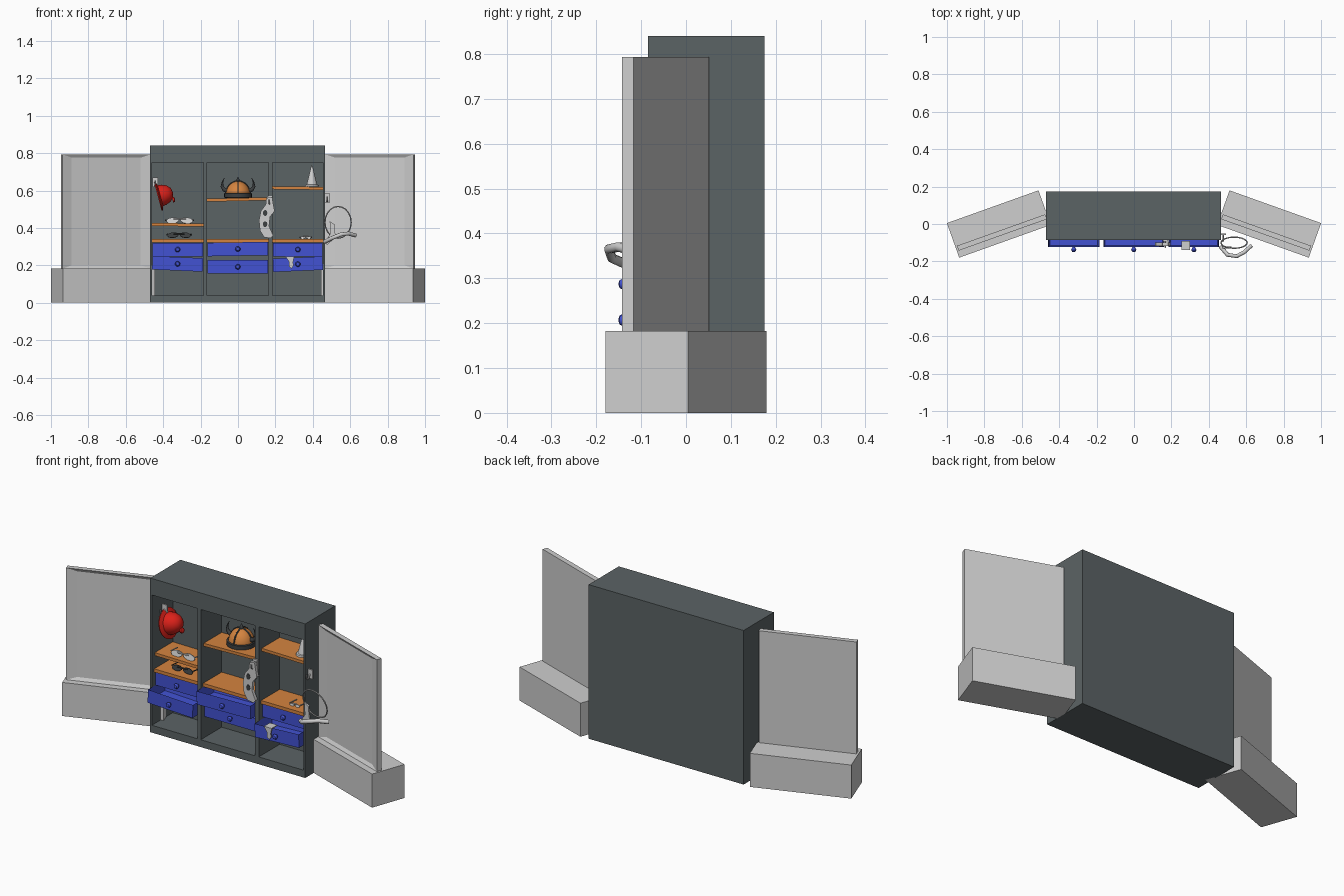
import bpy, bmesh
from math import radians, cos, sin, pi
from mathutils import Vector, Matrix

cube = bpy.data.objects.get("Cube")
if cube:
    bpy.data.objects.remove(cube)


def material(name, *rgb):
    m = bpy.data.materials.new(name)
    m.use_nodes = True
    m.diffuse_color = (*rgb, 1)
    m.node_tree.nodes["Principled BSDF"].inputs["Base Color"].default_value = (*rgb, 1)
    return m


PALE = material("pale grey", 0.62, 0.62, 0.62)
CHARCOAL = material("charcoal", 0.105, 0.125, 0.13)
WOOD = material("orange wood", 0.66, 0.23, 0.05)
BLUE = material("drawer blue", 0.055, 0.085, 0.65)
RED = material("red", 0.72, 0.015, 0.01)
DARK = material("dark metal", 0.045, 0.05, 0.052)


def finish(name, bm, mat, loc=(0, 0, 0), rot=(0, 0, 0), smooth=False):
    bmesh.ops.recalc_face_normals(bm, faces=bm.faces)
    me = bpy.data.meshes.new(name)
    bm.to_mesh(me)
    bm.free()
    me.materials.append(mat)
    ob = bpy.data.objects.new(name, me)
    bpy.context.collection.objects.link(ob)
    ob.location = loc
    ob.rotation_euler = [radians(a) for a in rot]
    if smooth:
        bpy.ops.object.select_all(action='DESELECT')
        ob.select_set(True)
        bpy.context.view_layer.objects.active = ob
        bpy.ops.object.shade_smooth_by_angle(angle=radians(40))
    return ob


def box(name, xs, ys, zs, mat, tilt=0, hollow=None):
    """Box from ranges; hollow = (face direction, border, depth)."""
    bm = bmesh.new()
    bmesh.ops.create_cube(bm, size=1)
    size = [r[1] - r[0] for r in (xs, ys, zs)]
    bmesh.ops.scale(bm, vec=size, verts=bm.verts)
    if hollow:
        bm.normal_update()
        f = [f for f in bm.faces if f.normal.dot(Vector(hollow[0])) > 0.9]
        bmesh.ops.inset_region(bm, faces=f, thickness=hollow[1])
        bmesh.ops.translate(bm, verts=f[0].verts, vec=Vector(hollow[0]) * -hollow[2])
    return finish(name, bm, mat, [sum(r) / 2 for r in (xs, ys, zs)], (0, tilt, 0))


def lathe(name, profile, mat, loc, rot=(0, 0, 0), steps=24):
    bm = bmesh.new()
    vs = [bm.verts.new((r, 0, z)) for r, z in profile]
    es = [bm.edges.new(p) for p in zip(vs, vs[1:])]
    bmesh.ops.spin(bm, geom=vs + es, axis=(0, 0, 1), cent=(0, 0, 0),
                   angle=2 * pi, steps=steps)
    bmesh.ops.remove_doubles(bm, verts=bm.verts, dist=0.0001)
    return finish(name, bm, mat, loc, rot, True)


def plate(name, outline, mat, loc, rot=(0, 0, 0), thick=0.006):
    """Upright plate facing the front from an x-z outline."""
    bm = bmesh.new()
    f = bm.faces.new([bm.verts.new((x, 0, z)) for x, z in outline])
    new = bmesh.ops.extrude_face_region(bm, geom=[f])["geom"]
    bmesh.ops.translate(bm, vec=(0, thick, 0),
                        verts=[v for v in new if isinstance(v, bmesh.types.BMVert)])
    return finish(name, bm, mat, loc, rot)


def tube(name, pts, mat, radius, taper=False, cyclic=False):
    cu = bpy.data.curves.new(name, 'CURVE')
    cu.dimensions = '3D'
    cu.bevel_depth, cu.bevel_resolution, cu.use_fill_caps = radius, 2, True
    sp = cu.splines.new('POLY')
    sp.points.add(len(pts) - 1)
    sp.use_cyclic_u = cyclic
    for i, p in enumerate(pts):
        sp.points[i].co = (*p, 1)
        sp.points[i].radius = 1 - 0.93 * i / (len(pts) - 1) if taper else 1
    cu.materials.append(mat)
    ob = bpy.data.objects.new(name, cu)
    bpy.context.collection.objects.link(ob)
    bpy.ops.object.select_all(action='DESELECT')
    ob.select_set(True)
    bpy.context.view_layer.objects.active = ob
    bpy.ops.object.convert(target='MESH')


def ellipse(a, b, n=20):
    return [(a * cos(2 * pi * i / n), b * sin(2 * pi * i / n)) for i in range(n)]


# Cabinet carcass with three bays
FRONT, BACK, REAR = -0.085, 0.095, 0.175
BAYS = {"right": (-0.46, -0.185), "middle": (-0.165, 0.163), "left": (0.185, 0.455)}
box("cabinet_back", (-0.47, 0.465), (BACK, REAR), (0, 0.84), CHARCOAL)
box("cabinet_top", (-0.47, 0.465), (FRONT, BACK), (0.75, 0.84), CHARCOAL)
box("cabinet_floor", (-0.47, 0.465), (FRONT, BACK), (0, 0.04), CHARCOAL)
for name, xs in (("right_side", (-0.47, -0.46)), ("right_divider", (-0.185, -0.165)),
                 ("left_divider", (0.163, 0.185)), ("left_side", (0.455, 0.465))):
    box("cabinet_" + name, xs, (FRONT, BACK), (0.04, 0.75), CHARCOAL)

# Angled side benches with framed backing panels
for side, s in (("left", 1), ("right", -1)):
    turn = Matrix.Translation((s * 0.7225, 0, 0)) @ Matrix.Rotation(radians(-19.65 * s), 4, 'Z')
    bench = box(side + "_bench", (-0.26, 0.26), (-0.098, 0.098), (0, 0.183), PALE)
    panel = box(side + "_panel", (-0.25, 0.25), (-0.062, -0.0345), (0.183, 0.793), PALE,
                hollow=((0, -1, 0), 0.024, 0.01))
    for v in panel.data.vertices:
        if abs(v.co.x) < 0.24 and abs(v.co.z) < 0.3:
            v.co.x *= 0.19 / 0.226
    for ob in (bench, panel):
        ob.matrix_world = turn @ Matrix.Translation(ob.location)

# Shelves: a high one and a drawer top in each bay
for (bay, xs), z, tilt in zip(BAYS.items(), (0.417, 0.552, 0.613), (0.6, -1.3, 0.8)):
    box(bay + "_high_shelf", xs, (-0.06, BACK), (z - 0.008, z + 0.008), WOOD, tilt)
    box(bay + "_low_shelf", xs, (-0.065, BACK), (0.322, 0.34), WOOD)

# Drawers: one pulled out and one closed in each bay
KNOB = [(0, 0.03), (0.009, 0.027), (0.014, 0.017), (0.009, 0.007), (0.005, 0)]
for bay, row, z, pulled, tilt in (
        ("right", "upper", 0.284, False, 0), ("right", "lower", 0.208, True, 2.5),
        ("middle", "upper", 0.287, True, -1), ("middle", "lower", 0.192, False, 0),
        ("left", "upper", 0.284, False, 0), ("left", "lower", 0.206, True, -2.5)):
    x0, x1 = BAYS[bay]
    y = -0.123 if pulled else -0.055
    name = bay + "_" + row + "_drawer"
    box(name, (x0 + 0.002, x1 - 0.002), (y, y + 0.145), (z - 0.036, z + 0.036), BLUE, tilt,
        ((0, 0, 1), 0.012, 0.055))
    lathe(name + "_knob", KNOB, BLUE, ((x0 + x1) / 2, y + 0.002, z), (90, 0, 0), 16)

# Red hard hat hung on the side wall
lathe("red_hat", [(0.078, -0.004), (0.08, 0.002), (0.058, 0.01), (0.055, 0.03), (0.045, 0.055),
                  (0.026, 0.074), (0, 0.08)], RED, (-0.425, 0.01, 0.57), (0, 75, 0))
lathe("red_hat_button", [(0.014, 0), (0.014, 0.01), (0, 0.015)], RED,
      (-0.35, 0.01, 0.55), (0, 75, 0), 12)


def hook(name, x, y, z):
    box(name + "_plate", (x - 0.014, x + 0.014), (y, y + 0.008), (z - 0.025, z + 0.025), PALE)
    tube(name + "_arm", [(x, y, z), (x, y - 0.02, z - 0.02), (x, y - 0.032, z - 0.01),
                         (x, y - 0.032, z + 0.008)], PALE, 0.004)


hook("hat_hook", -0.443, 0.0, 0.645)
hook("mask_hook", 0.168, -0.093, 0.545)
hook("visor_hook", 0.477, -0.06, 0.56)

# Horned helmet on the middle shelf
dome = [(0.066 * cos(i * pi / 14), 0.075 * sin(i * pi / 14)) for i in range(7)] + [(0, 0.075)]
lathe("horned_helmet", dome, WOOD, (0, 0.03, 0.575))
lathe("helmet_rim", [(0.068, -0.014), (0.074, -0.012), (0.074, 0.01), (0.066, 0.012)],
      DARK, (0, 0.03, 0.575))
lathe("helmet_spike", [(0.014, 0), (0.008, 0.012), (0, 0.03)], DARK, (0, 0.03, 0.646), steps=12)
for a in (0, 90):
    c, s = cos(radians(a)), sin(radians(a))
    arc = [i * pi / 16 for i in range(17)]
    tube("helmet_band", [(0.067 * cos(t) * c, 0.03 + 0.067 * cos(t) * s, 0.575 + 0.076 * sin(t))
                         for t in arc], DARK, 0.004)
for side, s in (("left", 1), ("right", -1)):
    tube("helmet_horn_" + side, [(s * 0.055, 0.03, 0.6), (s * 0.075, 0.03, 0.605),
                                 (s * 0.086, 0.03, 0.622), (s * 0.083, 0.03, 0.645),
                                 (s * 0.073, 0.03, 0.668)], DARK, 0.014, True)

# Cone hat on the left bay's shelf
lathe("cone_hat", [(0, 0), (0.038, 0), (0.036, 0.008), (0.028, 0.01), (0.006, 0.1), (0, 0.115)],
      PALE, (0.395, 0.0, 0.622), steps=16)

# Eye masks and spectacles
for label, x, y, z, mat, w in (("white_mask", -0.312, -0.03, 0.44, PALE, 0.034),
                               ("dark_glasses", -0.315, -0.03, 0.362, DARK, 0.03),
                               ("small_glasses", 0.362, -0.03, 0.348, PALE, 0.014)):
    for s in (-1, 1):
        plate(label + "_lens", ellipse(w, w * 0.5, 12), mat, (x + s * w * 1.1, y, z), (-15, s * 6, 0))
        tube(label + "_arm", [(x + s * w * 2.1, y, z + 0.006), (x + s * w * 2.2, y + 0.06, z)],
             mat, 0.003)
    tube(label + "_bridge", [(x - w, y, z + 0.008), (x + w, y, z + 0.008)], mat, 0.004)

# Curved face mask hanging on the divider
plate("hanging_mask", [(0.152, 0.56), (0.182, 0.565), (0.19, 0.52), (0.196, 0.49), (0.172, 0.46),
                       (0.166, 0.41), (0.188, 0.36), (0.175, 0.345), (0.14, 0.35), (0.118, 0.385),
                       (0.112, 0.44), (0.122, 0.49), (0.148, 0.525)], PALE, (0, -0.118, 0), thick=0.018)
for z in (0.42, 0.48):
    plate("hanging_mask_eye", ellipse(0.012, 0.016, 10), DARK, (0.145, -0.12, z), thick=0.004)

# Visor with a strap loop outside the cabinet
loop = ellipse(0.07, 0.085)
tube("visor_strap", [(0.535 + x, -0.10 - 0.35 * z, 0.43 + z) for x, z in loop], PALE, 0.0035,
     cyclic=True)
tube("visor_edge", [(0.462, -0.12, 0.325), (0.5, -0.165, 0.345), (0.55, -0.172, 0.365),
                    (0.59, -0.15, 0.37), (0.628, -0.115, 0.36)], PALE, 0.011)
plate("visor_flap", [(0.46, 0.32), (0.478, 0.31), (0.522, 0.35), (0.515, 0.42), (0.49, 0.435),
                     (0.495, 0.37)], PALE, (0, -0.13, 0), thick=0.01)

# Cloth draped over the open left drawer
plate("draped_cloth", [(0.255, 0.246), (0.3, 0.242), (0.294, 0.215), (0.298, 0.2), (0.286, 0.182),
                       (0.274, 0.192), (0.272, 0.22)], PALE, (0, -0.14, 0))
box("cloth_top", (0.255, 0.3), (-0.14, -0.09), (0.242, 0.247), PALE)
